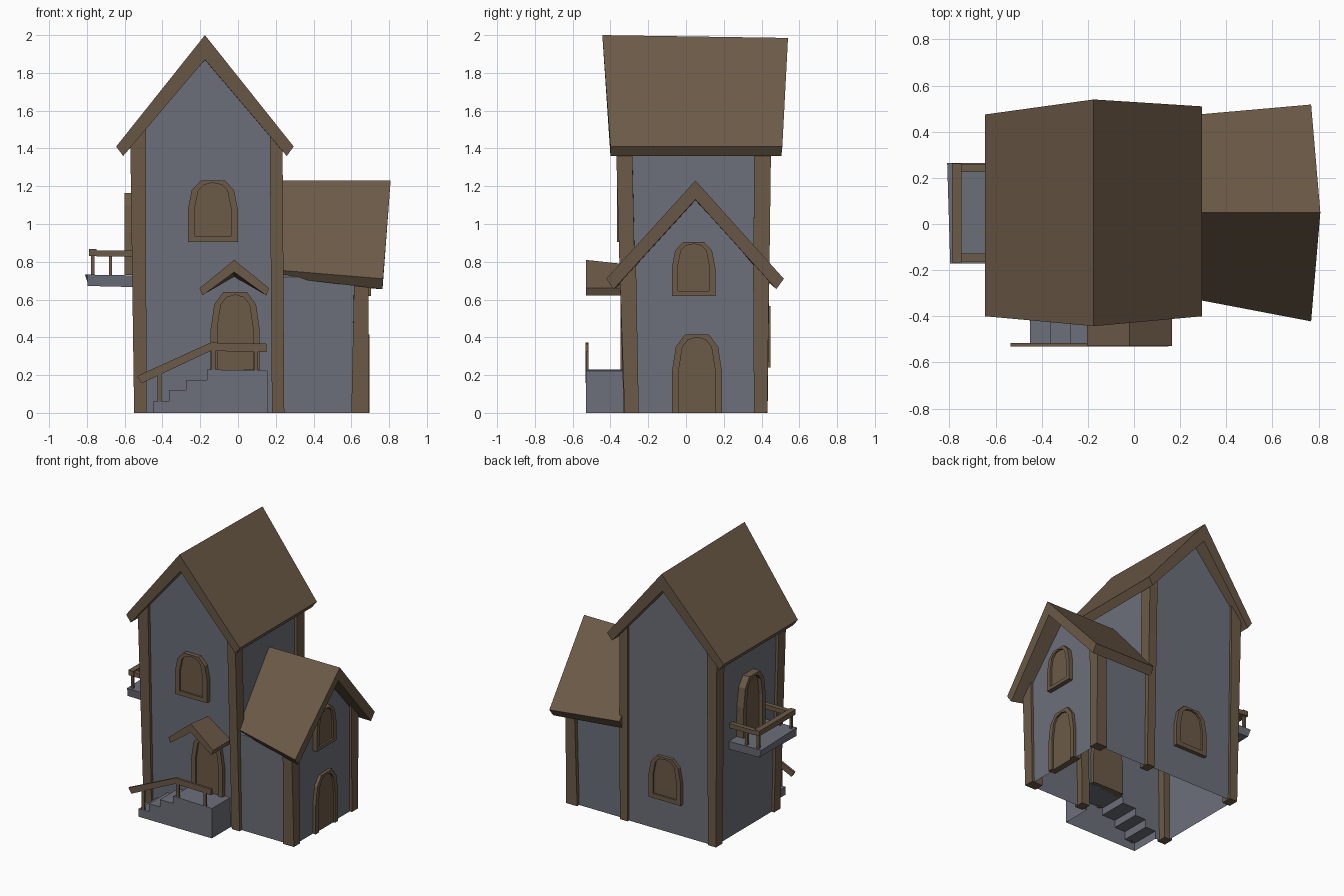
import bpy, bmesh

if "Cube" in bpy.data.objects:
    bpy.data.objects.remove(bpy.data.objects["Cube"])


def material(name, rgb):
    m = bpy.data.materials.new(name)
    m.diffuse_color = (*rgb, 1)
    m.use_nodes = True
    m.node_tree.nodes["Principled BSDF"].inputs["Base Color"].default_value = m.diffuse_color
    return m


BROWN = material("brown wood", (0.150, 0.103, 0.064))
GREY = material("blue grey plaster", (0.150, 0.160, 0.192))


def loft(name, a, b, mat=BROWN):
    """Solid between two matching rings of points."""
    bm = bmesh.new()
    va, vb = [bm.verts.new(p) for p in a], [bm.verts.new(p) for p in b]
    n = len(a)
    bm.faces.new(va)
    bm.faces.new(vb)
    for i in range(n):
        j = (i + 1) % n
        bm.faces.new((va[i], va[j], vb[j], vb[i]))
    bmesh.ops.recalc_face_normals(bm, faces=bm.faces)
    me = bpy.data.meshes.new(name)
    bm.to_mesh(me)
    bm.free()
    me.materials.append(mat)
    ob = bpy.data.objects.new(name, me)
    bpy.context.collection.objects.link(ob)
    return ob


def box(name, x0, x1, y0, y1, z0, z1, mat=BROWN):
    ring = [(x0, y0), (x1, y0), (x1, y1), (x0, y1)]
    return loft(name, [(*p, z0) for p in ring], [(*p, z1) for p in ring], mat)


def prism_y(name, prof, y0, y1, mat=BROWN):
    return loft(name, [(x, y0, z) for x, z in prof], [(x, y1, z) for x, z in prof], mat)


def main_under(x):
    return 1.87 - 1.186 * abs(x + 0.175)


def wing_under(y):
    return 1.13 - 1.1 * abs(y - 0.05)


# Walls: tower, wing and entrance stairs joined into one open-bottomed shell
def gable(y, yt):
    return [(-0.53, y, 0), (0.225, y, 0), (0.215, yt, 1.43), (-0.175, yt, 1.9), (-0.55, yt, 1.44)]


walls = loft("walls", gable(-0.31, -0.345), gable(0.415, 0.432), GREY)
wing_prof = [(-0.305, 0), (0.405, 0), (0.41, 0.72), (0.05, 1.15), (-0.315, 0.72)]
wing = loft("wing_walls", [(0.05, y, z) for y, z in wing_prof],
            [(0.672, y, z) for y, z in wing_prof], GREY)
stairs = prism_y("stairs", [(-0.45, 0), (-0.45, 0.06), (-0.365, 0.06), (-0.365, 0.12),
                            (-0.275, 0.12), (-0.275, 0.175), (-0.165, 0.175),
                            (-0.165, 0.23), (0.155, 0.223), (0.155, 0)], -0.53, -0.25, GREY)
bpy.context.view_layer.objects.active = walls
for part in (wing, stairs):
    mod = walls.modifiers.new("join", 'BOOLEAN')
    mod.operation, mod.solver, mod.object = 'UNION', 'EXACT', part
    bpy.ops.object.modifier_apply(modifier=mod.name)
    bpy.data.objects.remove(part)
bm = bmesh.new()
bm.from_mesh(walls.data)
bmesh.ops.delete(bm, geom=[f for f in bm.faces if all(v.co.z < 0.001 for v in f.verts)],
                 context='FACES_ONLY')
bm.to_mesh(walls.data)
bm.free()

# Main roof, slightly crooked
prof = [(-0.645, 1.41), (-0.175, 2.0), (0.295, 1.41), (0.258, 1.36), (-0.175, 1.87), (-0.608, 1.36)]
front_y = [-0.40, -0.443, -0.40, -0.40, -0.43, -0.40]
back_y = [0.475, 0.54, 0.51, 0.505, 0.53, 0.475]
back_drop = [0, 0.015, 0, 0, 0.015, 0]
loft("main_roof", [(x, y, z) for (x, z), y in zip(prof, front_y)],
     [(x, y, z - d) for (x, z), y, d in zip(prof, back_y, back_drop)])

# Wing roof, flaring outward
inner = [(-0.318, 0.755), (0.05, 1.23), (0.47, 0.75), (0.44, 0.69), (0.05, 1.11), (-0.29, 0.72)]
outer = [(-0.422, 0.71), (0.05, 1.23), (0.518, 0.71), (0.478, 0.655), (0.05, 1.13), (-0.383, 0.655)]
outer_x = [0.768, 0.808, 0.768, 0.765, 0.795, 0.765]
loft("wing_roof", [(0.222, y, z) for y, z in inner],
     [(x, y, z) for (y, z), x in zip(outer, outer_x)])


# Tapered corner posts, tops cut to the roof slope
def post(name, bx, by, tx, ty, top):
    order = [(0, 0), (1, 0), (1, 1), (0, 1)]
    loft(name, [(bx[i], by[j], 0) for i, j in order],
         [(tx[i], ty[j], top(tx[i], ty[j])) for i, j in order])


def main_top(x, y):
    return main_under(x) + 0.02


def wing_top(x, y):
    return wing_under(y) + 0.015


YF, YFT = (-0.33, -0.255), (-0.37, -0.285)
YB, YBT = (0.355, 0.432), (0.36, 0.45)
for side, ys, yt in (("front", YF, YFT), ("back", YB, YBT)):
    post(side + "_left_post", (-0.55, -0.485), ys, (-0.57, -0.487), yt, main_top)
    post(side + "_right_post", (0.18, 0.245), ys, (0.168, 0.236), yt, main_top)
post("wing_front_post", (0.60, 0.69), (-0.325, -0.25), (0.615, 0.69), (-0.35, -0.265), wing_top)
post("wing_back_post", (0.60, 0.69), (0.36, 0.43), (0.615, 0.69), (0.355, 0.44), wing_top)

# Arched doors and windows
ARCH = [(-1, 0), (-1, 0.52), (-0.85, 0.84), (-0.48, 1), (0, 1)]
HOLE = [(-0.72, 0), (-0.72, 0.56), (-0.58, 0.84), (-0.36, 0.93), (0, 0.965)]
MAP = {"front": lambda u, d, z: (u, -d, z), "back": lambda u, d, z: (u, d, z),
       "right": lambda u, d, z: (d, u, z), "left": lambda u, d, z: (-d, u, z)}


def mirrored(half):
    return half + [(-u, z) for u, z in reversed(half[:-1])]


def opening(name, side, c, z0, z1, w, face, sill=0.0, back=0.06, recess=0.014):
    to = MAP[side]

    def slab(part, pts, d):
        pts = [(c + u * w / 2, z0 + z * (z1 - z0)) for u, z in pts]
        loft(name + part, [to(u, d, z) for u, z in pts], [to(u, face - back, z) for u, z in pts])

    slab("_frame", mirrored(ARCH) + mirrored(HOLE)[::-1], face)
    slab("_panel", mirrored(HOLE), face - recess)
    if sill:
        k = 0.72
        slab("_sill", [(-k, 0), (k, 0), (k, sill), (-k, sill)], face)


opening("front_door", "front", -0.015, 0.226, 0.64, 0.26, 0.348)
opening("front_window", "front", -0.133, 0.905, 1.23, 0.265, 0.365, 0.1)
opening("back_window", "back", -0.135, 0.24, 0.565, 0.265, 0.447, 0.1)
opening("wing_door", "right", 0.058, 0.0, 0.415, 0.265, 0.695)
opening("wing_window", "right", 0.04, 0.62, 0.905, 0.23, 0.705, 0.09)
opening("balcony_door", "left", 0.045, 0.73, 1.165, 0.26, 0.60, back=0.09, recess=0.03)

# Canopy over the front door
canopy = [(-0.203, 0.66), (-0.02, 0.81), (0.165, 0.66), (0.15, 0.622), (-0.02, 0.745), (-0.188, 0.622)]
loft("door_canopy", [(x, -0.53, z) for x, z in canopy],
     [(x, -0.30, z - (0.025 if abs(x + 0.02) < 0.01 else 0)) for x, z in canopy])

# Stair handrail
prism_y("stair_rail", [(-0.535, 0.195), (-0.145, 0.372), (0.15, 0.366), (0.15, 0.322),
                       (-0.145, 0.328), (-0.51, 0.157)], -0.532, -0.515)
for i, (x, z0, z1) in enumerate([(-0.415, 0.055, 0.21), (-0.13, 0.22, 0.335), (0.095, 0.22, 0.335)]):
    box(f"stair_rail_post_{i}", x - 0.011, x + 0.011, -0.53, -0.516, z0, z1)

# Balcony slab, rails and posts
loft("balcony_slab", [(-0.797, -0.165, 0.672), (-0.5, -0.165, 0.665), (-0.5, 0.26, 0.665), (-0.79, 0.26, 0.672)],
     [(-0.797, -0.172, 0.732), (-0.5, -0.172, 0.727), (-0.5, 0.265, 0.727), (-0.81, 0.265, 0.732)], GREY)
box("balcony_front_rail", -0.79, -0.748, -0.168, 0.262, 0.83, 0.868)
for side, y in (("front", -0.145), ("back", 0.243)):
    box(f"balcony_{side}_side_rail", -0.75, -0.52, y - 0.018, y + 0.018, 0.827, 0.86)
    for i, x in enumerate((-0.77, -0.675)):
        box(f"balcony_{side}_post_{i}", x - 0.009, x + 0.009, y - 0.009, y + 0.009, 0.725, 0.835)
